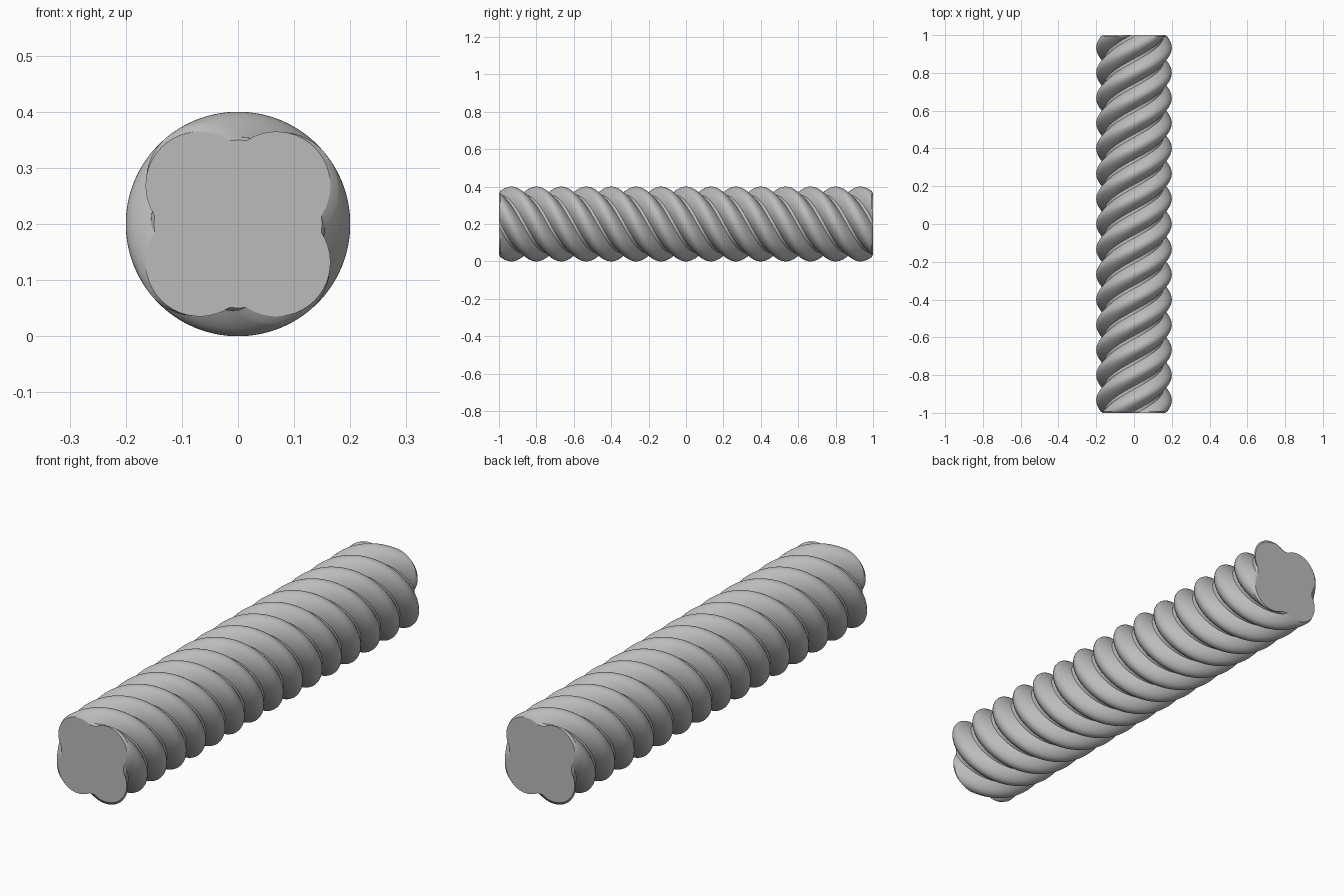
import bpy, bmesh
from math import cos, sin, acos, pi

cube = bpy.data.objects.get("Cube")
if cube:
    bpy.data.objects.remove(cube, do_unlink=True)

LENGTH = 2.0
RADIUS = 0.2          # crest of the lobes
CORE = 0.155          # floor of the grooves
LOBES = 4
QUARTER_TURNS = 15
ARC_STEPS = 20
RINGS = 360
CHAMFER, INSET = 0.008, 0.965

# Cross-section in polar form: round lobes parted by narrow groove strips
edge = acos(CORE / RADIUS)
profile = []
for lobe in range(LOBES):
    start = lobe * 2 * pi / LOBES
    for i in range(ARC_STEPS + 1):
        a = edge * (2 * i / ARC_STEPS - 1)
        profile.append((start + a, RADIUS * cos(a)))
    profile.append((start + pi / LOBES, CORE))

# Stations along the rod, with a small chamfer at each end
half = LENGTH / 2
body = half - CHAMFER
stations = [(-half, INSET)]
stations += [(body * (2 * i / RINGS - 1), 1) for i in range(RINGS + 1)]
stations += [(half, INSET)]

# Sweep the section with a steady twist
bm = bmesh.new()
rings = []
for y, scale in stations:
    twist = pi / 2 - QUARTER_TURNS * (pi / 2) * y / LENGTH
    rings.append([bm.verts.new((r * scale * cos(a + twist), y,
                                RADIUS + r * scale * sin(a + twist)))
                  for a, r in profile])
n = len(profile)
for lower, upper in zip(rings, rings[1:]):
    for i in range(n):
        j = (i + 1) % n
        bm.faces.new((lower[i], lower[j], upper[j], upper[i]))

# Flat end caps
bm.faces.new(rings[0])
bm.faces.new(rings[-1])
bmesh.ops.recalc_face_normals(bm, faces=bm.faces)

mesh = bpy.data.meshes.new("twisted_rod")
bm.to_mesh(mesh)
bm.free()
rod = bpy.data.objects.new("twisted_rod", mesh)
bpy.context.collection.objects.link(rod)

# Plain grey material
grey = bpy.data.materials.new("grey")
grey.use_nodes = True
colour = (0.5, 0.5, 0.5, 1)
grey.diffuse_color = colour
grey.node_tree.nodes["Principled BSDF"].inputs["Base Color"].default_value = colour
mesh.materials.append(grey)

# Smooth lobes, crisp groove and end edges
bpy.ops.object.select_all(action="DESELECT")
rod.select_set(True)
bpy.context.view_layer.objects.active = rod
bpy.ops.object.shade_smooth_by_angle(angle=pi / 6)
